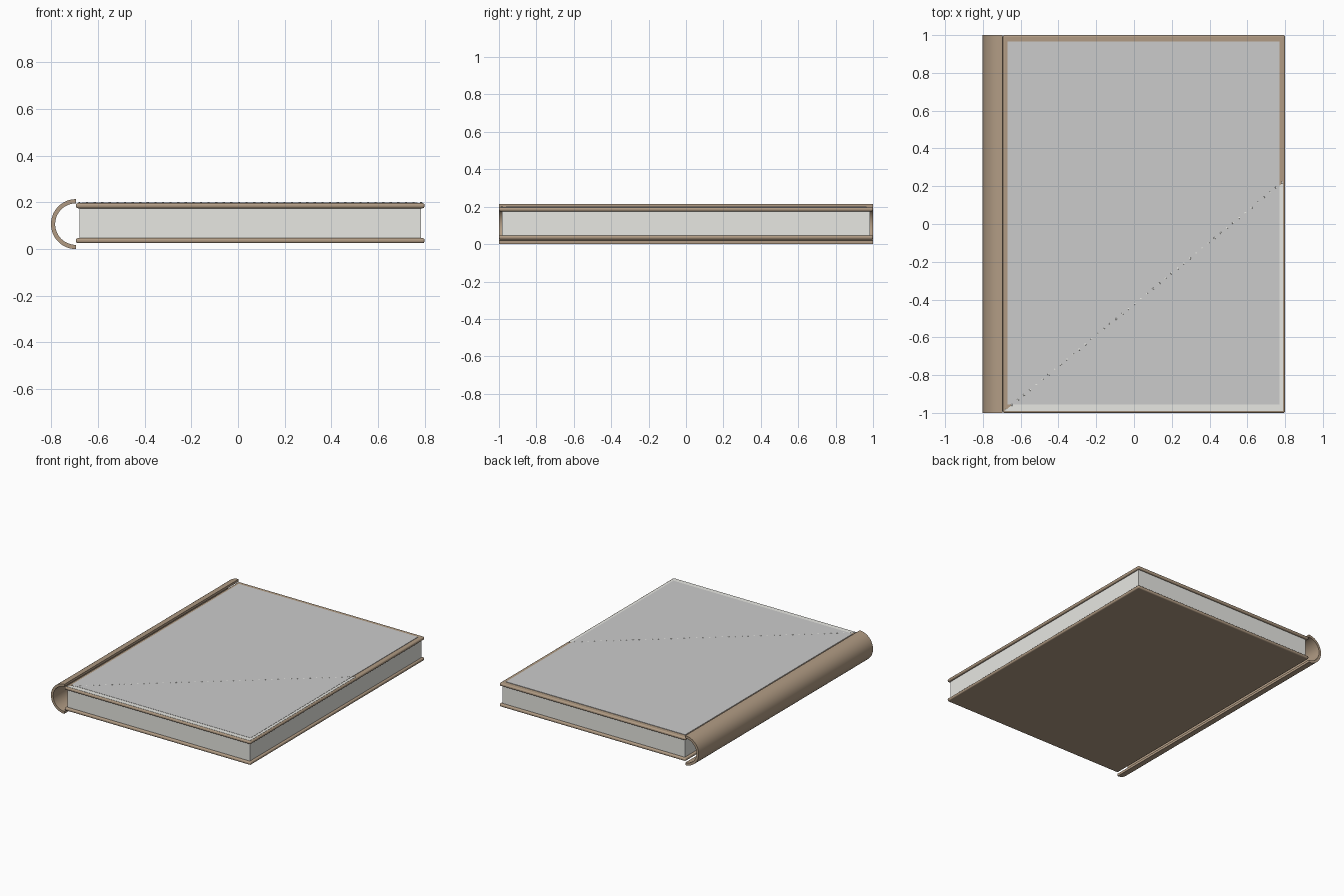
import bpy, bmesh, math

if "Cube" in bpy.data.objects:
    bpy.data.objects.remove(bpy.data.objects["Cube"])

def material(name, rgb):
    m = bpy.data.materials.new(name)
    m.diffuse_color = (*rgb, 1)
    m.use_nodes = True
    m.node_tree.nodes["Principled BSDF"].inputs["Base Color"].default_value = m.diffuse_color
    return m

brown = material("tan_leather", (0.44, 0.33, 0.23))
pale = material("pale_paper", (0.80, 0.80, 0.76))

def prism(name, pts, axis, lo, hi, mat=None):
    """Extrude a closed profile: axis 'z' takes (x, y) points, axis 'y' takes (x, z)."""
    bm = bmesh.new()
    place = (lambda p: (p[0], p[1], lo)) if axis == 'z' else (lambda p: (p[0], lo, p[1]))
    face = bm.faces.new([bm.verts.new(place(p)) for p in pts])
    out = bmesh.ops.extrude_face_region(bm, geom=[face])
    moved = [v for v in out["geom"] if isinstance(v, bmesh.types.BMVert)]
    d = hi - lo
    bmesh.ops.translate(bm, verts=moved, vec=(0, 0, d) if axis == 'z' else (0, d, 0))
    bmesh.ops.recalc_face_normals(bm, faces=bm.faces)
    mesh = bpy.data.meshes.new(name)
    bm.to_mesh(mesh)
    bm.free()
    ob = bpy.data.objects.new(name, mesh)
    bpy.context.collection.objects.link(ob)
    if mat:
        mesh.materials.append(mat)
    return ob

def rect(x0, x1, y0, y1):
    return [(x0, y0), (x1, y0), (x1, y1), (x0, y1)]

def smooth(ob):
    bpy.ops.object.select_all(action='DESELECT')
    ob.select_set(True)
    bpy.context.view_layer.objects.active = ob
    bpy.ops.object.shade_smooth_by_angle(angle=math.radians(35))

# Page block
prism("page_block", rect(-0.68, 0.785, -0.985, 0.985), 'z', 0.04, 0.182, pale)

# Front and back boards with rounded rims
for name, z in (("back_cover", 0.025), ("front_cover", 0.175)):
    board = prism(name, rect(-0.695, 0.8, -1, 1), 'z', z, z + 0.022, brown)
    bev = board.modifiers.new("rounded_rim", 'BEVEL')
    bev.width = 0.009
    bev.segments = 4
    smooth(board)

# Half-round hollow spine
def arc(r, n=32):
    angles = [math.pi * (0.5 + i / n) for i in range(n + 1)]
    return [(-0.695 + r * math.cos(a), 0.107 + r * math.sin(a)) for a in angles]

spine = prism("spine", arc(0.107) + arc(0.089)[::-1], 'y', -1, 1, brown)
smooth(spine)

# Pale corner of the two-tone front cover
prism("cover_corner", [(-0.685, -0.99), (0.79, -0.99), (0.79, 0.22)],
      'z', 0.190, 0.1985, pale)

# Grey inset panel on the front cover
prism("cover_panel", rect(-0.67, 0.77, -0.955, 0.965), 'z', 0.190, 0.2)

# Stitches along the diagonal seam, joined into one mesh
bm = bmesh.new()
count = 46
for i in range(count):
    t = i / (count - 1)
    ring = bmesh.ops.create_icosphere(bm, subdivisions=1, radius=0.006)
    bmesh.ops.scale(bm, verts=ring["verts"], vec=(1, 1, 0.4))
    bmesh.ops.translate(bm, verts=ring["verts"],
                        vec=(-0.68 + 1.465 * t, -0.985 + 1.205 * t, 0.2))
mesh = bpy.data.meshes.new("seam_stitches")
bm.to_mesh(mesh)
bm.free()
mesh.materials.append(pale)
stitches = bpy.data.objects.new("seam_stitches", mesh)
bpy.context.collection.objects.link(stitches)
